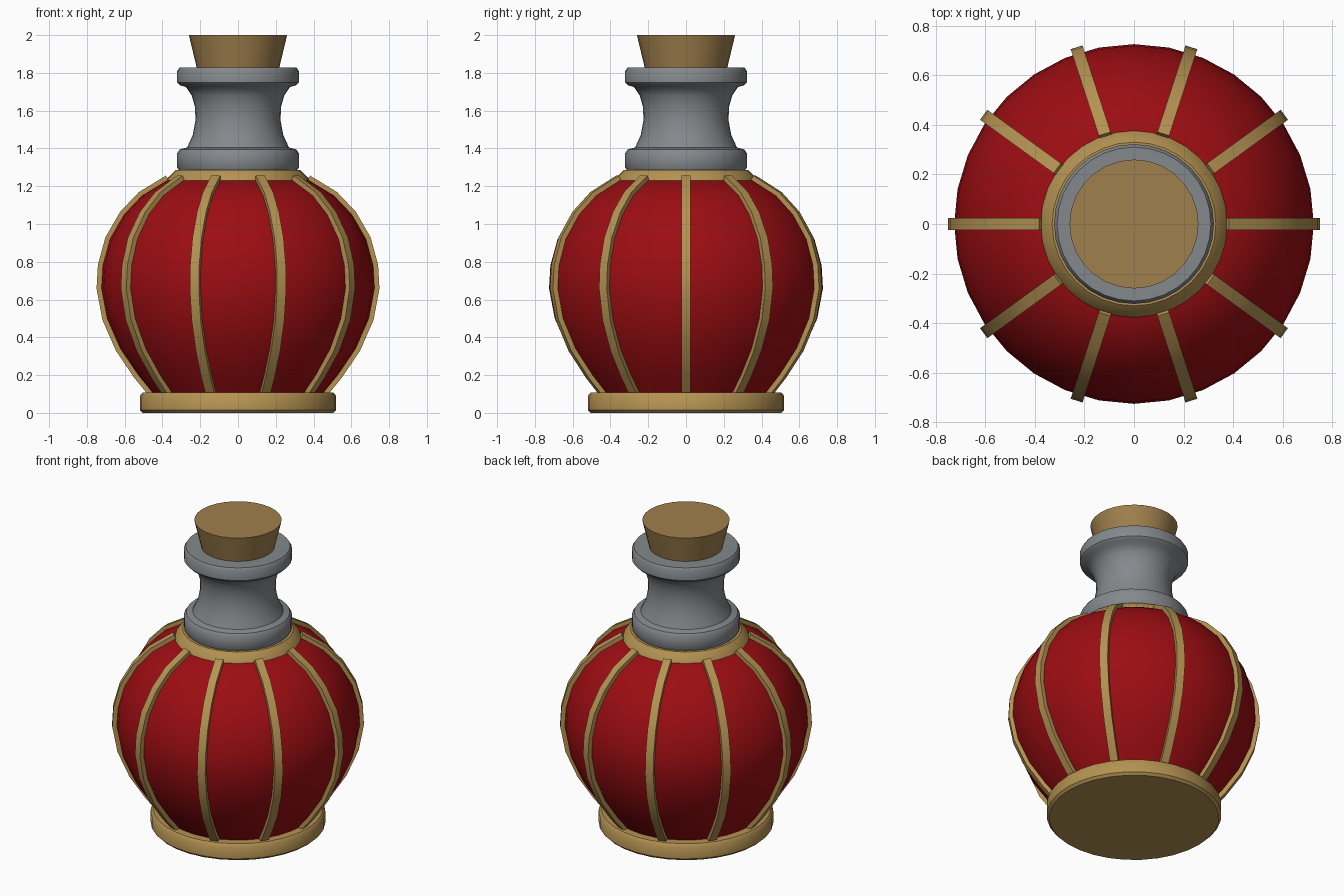
import bpy, bmesh, math
from mathutils import Vector, Matrix

cube = bpy.data.objects.get("Cube")
if cube:
    bpy.data.objects.remove(cube, do_unlink=True)


def material(name, rgb):
    m = bpy.data.materials.new(name)
    m.use_nodes = True
    m.diffuse_color = (*rgb, 1)
    bsdf = next(n for n in m.node_tree.nodes if n.type == 'BSDF_PRINCIPLED')
    bsdf.inputs["Base Color"].default_value = (*rgb, 1)
    bsdf.inputs["Roughness"].default_value = 0.7
    return m


RED = material("deep red", (0.33, 0.004, 0.006))
GOLD = material("aged gold", (0.46, 0.29, 0.085))
GREY = material("stone grey", (0.235, 0.25, 0.265))
CORK = material("cork brown", (0.35, 0.215, 0.075))


def finish(name, bm, mat, angle):
    bmesh.ops.recalc_face_normals(bm, faces=bm.faces)
    mesh = bpy.data.meshes.new(name)
    bm.to_mesh(mesh)
    bm.free()
    mesh.materials.append(mat)
    ob = bpy.data.objects.new(name, mesh)
    bpy.context.collection.objects.link(ob)
    bpy.ops.object.select_all(action='DESELECT')
    ob.select_set(True)
    bpy.context.view_layer.objects.active = ob
    bpy.ops.object.shade_smooth_by_angle(angle=math.radians(angle))
    return ob


def lathe(name, profile, mat, sides=32, angle=40):
    """Revolve (radius, height) points around z and cap both ends."""
    bm = bmesh.new()
    rings = []
    for r, z in profile:
        rings.append([bm.verts.new((r * math.cos(a), r * math.sin(a), z))
                      for a in (math.tau * i / sides for i in range(sides))])
    for low, high in zip(rings, rings[1:]):
        for i in range(sides):
            j = (i + 1) % sides
            bm.faces.new((low[i], low[j], high[j], high[i]))
    bm.faces.new(rings[0])
    bm.faces.new(rings[-1])
    return finish(name, bm, mat, angle)


# Round glass body
BODY = [(0.44, 0.09), (0.53, 0.2), (0.625, 0.34), (0.695, 0.5), (0.725, 0.66),
        (0.718, 0.78), (0.68, 0.92), (0.605, 1.05), (0.51, 1.15), (0.37, 1.235)]
lathe("glass_body", BODY, RED)

# Gold foot and shoulder collar
lathe("gold_foot", [(0.505, 0), (0.52, 0.015), (0.52, 0.09), (0.505, 0.108)], GOLD)
lathe("gold_collar", [(0.365, 1.21), (0.378, 1.225), (0.372, 1.245), (0.33, 1.285)], GOLD)

# Neck with a flange at each end
lathe("bottle_neck", [
    (0.31, 1.28), (0.322, 1.3), (0.322, 1.375), (0.308, 1.395), (0.27, 1.405),
    (0.24, 1.47), (0.225, 1.55), (0.228, 1.62), (0.245, 1.68), (0.275, 1.725),
    (0.308, 1.735), (0.322, 1.75), (0.322, 1.81), (0.31, 1.828), (0.24, 1.828)],
    GREY)

# Tapered cork stopper
lathe("cork_stopper", [(0.212, 1.8), (0.26, 2.0)], CORK, 28)


# Ribs: a box section swept along the body outline
def rib(name, turn, width=0.05, lift=0.024, sink=0.02):
    bm = bmesh.new()
    pts = [Vector((r, 0, z)) for r, z in BODY]
    sections = []
    for i, p in enumerate(pts):
        along = (pts[min(i + 1, len(pts) - 1)] - pts[max(i - 1, 0)]).normalized()
        out = Vector((along.z, 0, -along.x))
        side = Vector((0, width / 2, 0))
        sections.append([bm.verts.new(v) for v in (
            p - out * sink - side, p + out * lift - side,
            p + out * lift + side, p - out * sink + side)])
    for a, b in zip(sections, sections[1:]):
        for k in range(4):
            n = (k + 1) % 4
            bm.faces.new((a[k], a[n], b[n], b[k]))
    bm.faces.new(sections[0])
    bm.faces.new(sections[-1])
    bm.transform(Matrix.Rotation(turn, 4, 'Z'))
    return finish(name, bm, GOLD, 40)


RIBS = 10
for i in range(RIBS):
    rib(f"gold_rib_{i + 1}", math.tau * i / RIBS)
